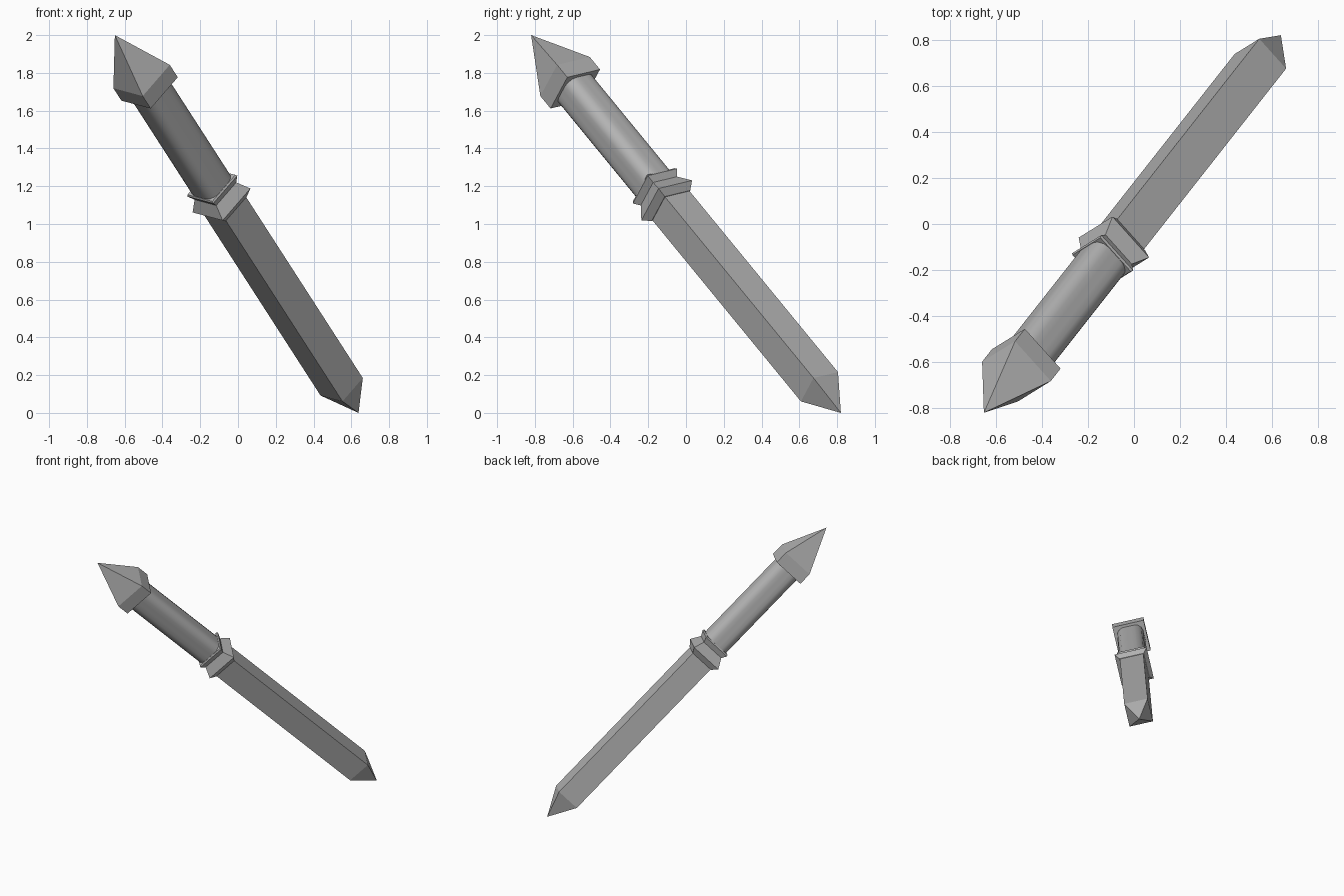
import bpy, bmesh, math
from mathutils import Matrix, Vector

cube = bpy.data.objects.get("Cube")
if cube:
    bpy.data.objects.remove(cube, do_unlink=True)

steel = bpy.data.materials.new("steel_grey")
steel.use_nodes = True
colour = (0.45, 0.45, 0.45, 1)
steel.diffuse_color = colour
steel.node_tree.nodes["Principled BSDF"].inputs["Base Color"].default_value = colour

# Slanted frame: local z runs along the weapon from pommel tip to blade tip
pommel_tip = Vector((-0.652, -0.82, 2.0))
blade_tip = Vector((0.638, 0.82, 0.0))
axis = (blade_tip - pommel_tip).normalized()
across = Vector((0.66, -0.73, -0.18))
across = (across - axis * across.dot(axis)).normalized()
up = across.cross(axis)
frame = Matrix((up, across, axis)).transposed().to_4x4()
frame.translation = pommel_tip
length = (blade_tip - pommel_tip).length

SQUARE = [(1, 1), (-1, 1), (-1, -1), (1, -1)]


def rounded_square(sides, radius, flat):
    """Circle with its four sides pressed flat."""
    points = []
    for i in range(sides):
        a = math.tau * (i + 0.5) / sides
        points.append([max(-flat, min(flat, radius * f(a))) for f in (math.cos, math.sin)])
    return points


def loft(name, outline, stations, smooth=False):
    """Join scaled copies of an outline; a zero scale makes a point."""
    bm = bmesh.new()
    rings = []
    for z, size in stations:
        if size == 0:
            rings.append([bm.verts.new((0, 0, z))])
        else:
            rings.append([bm.verts.new((x * size, y * size, z)) for x, y in outline])
    n = len(outline)
    for a, b in zip(rings, rings[1:]):
        for i in range(n):
            j = (i + 1) % n
            if len(a) == 1:
                bm.faces.new((a[0], b[j], b[i]))
            elif len(b) == 1:
                bm.faces.new((a[i], a[j], b[0]))
            else:
                bm.faces.new((a[i], a[j], b[j], b[i]))
    for ring in (rings[0], rings[-1]):
        if len(ring) > 1:
            bm.faces.new(ring)
    bmesh.ops.recalc_face_normals(bm, faces=bm.faces)
    mesh = bpy.data.meshes.new(name)
    bm.to_mesh(mesh)
    bm.free()
    mesh.materials.append(steel)
    obj = bpy.data.objects.new(name, mesh)
    bpy.context.collection.objects.link(obj)
    obj.matrix_world = frame
    if smooth:
        bpy.ops.object.select_all(action='DESELECT')
        obj.select_set(True)
        bpy.context.view_layer.objects.active = obj
        bpy.ops.object.shade_smooth_by_angle(angle=0.8)
    return obj


# Pyramid pommel with a square band
loft("pommel", SQUARE, [(0, 0), (0.317, 0.118), (0.412, 0.118)])

# Rounded grip
loft("grip", rounded_square(24, 0.114, 0.098), [(0.40, 1), (1.17, 1)], smooth=True)

# Double flared collar
loft("collar", SQUARE, [(1.145, 0.1), (1.155, 0.105), (1.193, 0.087),
                        (1.265, 0.121), (1.305, 0.092)])

# Square blade ending in a point
loft("blade", SQUARE, [(1.29, 0.0885), (length - 0.2, 0.0885), (length, 0)])
